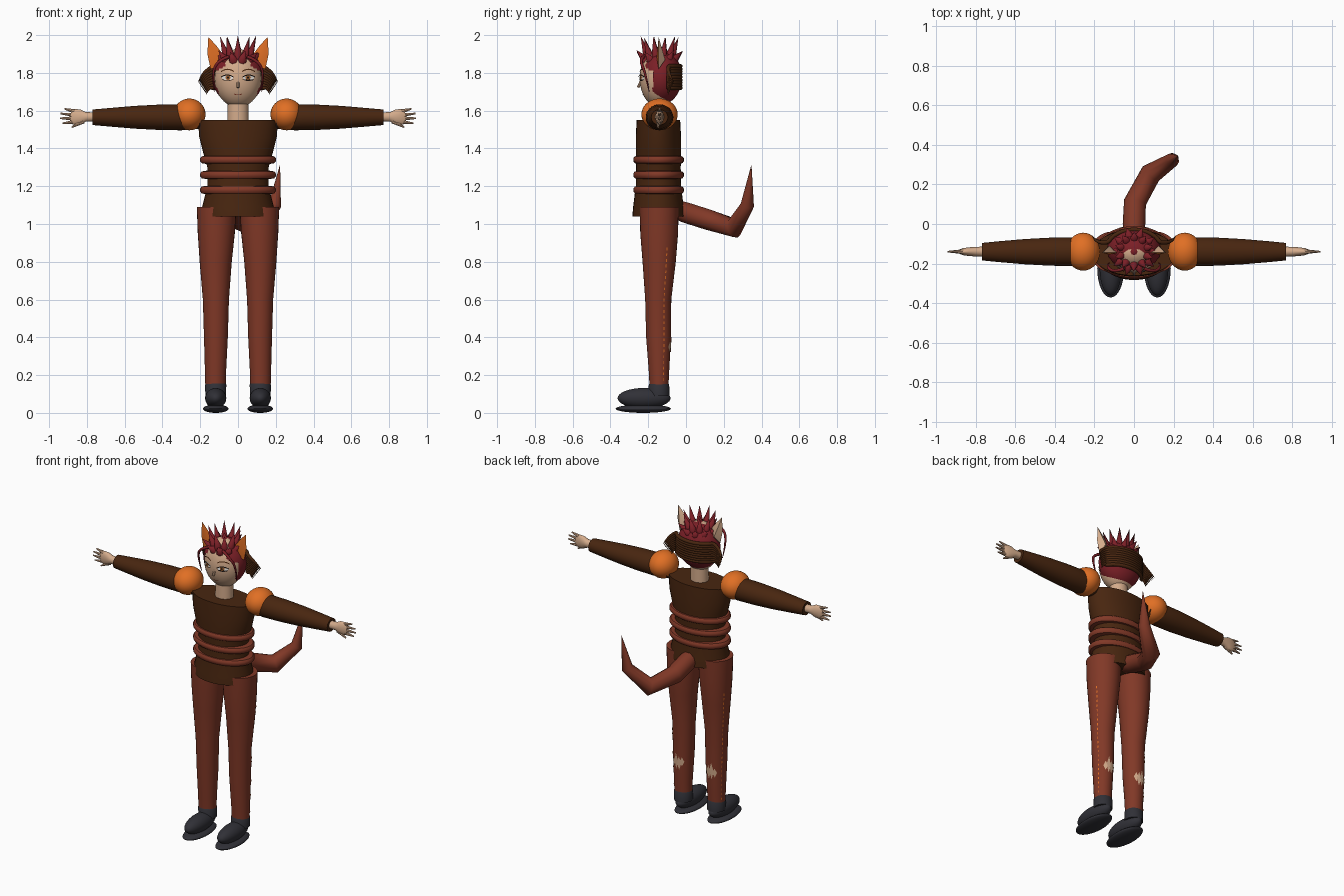
import bpy, bmesh, math
from mathutils import Vector, Matrix

cube = bpy.data.objects.get("Cube")
if cube:
    bpy.data.objects.remove(cube, do_unlink=True)

MID = -0.14  # depth of the body's centre line


def material(name, *rgb):
    m = bpy.data.materials.new(name)
    m.use_nodes = True
    m.diffuse_color = (*rgb, 1)
    m.node_tree.nodes["Principled BSDF"].inputs["Base Color"].default_value = (*rgb, 1)
    return m


SKIN = material("skin", .66, .41, .26)
RED = material("hair red", .2, .014, .02)
BROWN = material("dark brown", .065, .019, .005)
RUST = material("rust", .22, .04, .02)
ORANGE = material("orange", .75, .16, .018)
SLATE = material("slate", .03, .03, .038)
WHITE = material("eye white", .8, .78, .75)
IRIS = material("amber", .35, .12, .03)
BLACK = material("black", .01, .006, .005)


def finish(name, bm, *mats, angle=40, rule=None):
    bmesh.ops.recalc_face_normals(bm, faces=bm.faces)
    if rule:
        for f in bm.faces:
            f.material_index = rule(f)
    me = bpy.data.meshes.new(name)
    bm.to_mesh(me)
    bm.free()
    ob = bpy.data.objects.new(name, me)
    bpy.context.collection.objects.link(ob)
    for m in mats:
        me.materials.append(m)
    bpy.ops.object.select_all(action='DESELECT')
    ob.select_set(True)
    bpy.context.view_layer.objects.active = ob
    bpy.ops.object.shade_smooth_by_angle(angle=math.radians(angle))
    return ob


def loft(name, rings, mat, axis='z', segs=32):
    """Rings are (position, centre u, centre v, radius u, radius v) along an axis."""
    bm, loops = bmesh.new(), []
    for t, cu, cv, ru, rv in rings:
        loop = []
        for i in range(segs):
            a = math.tau * i / segs
            u, v = cu + ru * math.cos(a), cv + rv * math.sin(a)
            loop.append(bm.verts.new((u, v, t) if axis == 'z' else (t, u, v)))
        loops.append(loop)
    for lo, hi in zip(loops, loops[1:]):
        for i in range(segs):
            j = (i + 1) % segs
            bm.faces.new((lo[i], lo[j], hi[j], hi[i]))
    bm.faces.new(loops[0])
    bm.faces.new(loops[-1])
    return finish(name, bm, mat)


def ball_mesh(c, r, u=32, v=20):
    bm = bmesh.new()
    bmesh.ops.create_uvsphere(bm, u_segments=u, v_segments=v, radius=1,
                              matrix=Matrix.Translation(c) @ Matrix.Diagonal((*r, 1)))
    return bm


def spike(bm, a, b, r, tip=0.0, segs=8):
    a, b = Vector(a), Vector(b)
    turn = (b - a).to_track_quat('Z', 'Y').to_matrix().to_4x4()
    bmesh.ops.create_cone(bm, cap_ends=True, segments=segs, radius1=r, radius2=tip,
                          depth=(b - a).length, matrix=Matrix.Translation((a + b) / 2) @ turn)


def tube(name, paths, mat, kind='POLY'):
    """Each path is a list of (x, y, z, radius)."""
    cu = bpy.data.curves.new(name, 'CURVE')
    cu.dimensions = '3D'
    cu.bevel_depth = 1
    cu.bevel_resolution = 3
    cu.use_fill_caps = True
    cu.materials.append(mat)
    for path in paths:
        sp = cu.splines.new(kind)
        sp.points.add(len(path) - 1)
        for p, (x, y, z, r) in zip(sp.points, path):
            p.co, p.radius = (x, y, z, 1), r
        if kind == 'NURBS':
            sp.use_endpoint_u, sp.order_u, sp.resolution_u = True, 3, 6
        sp.use_smooth = True
    ob = bpy.data.objects.new(name, cu)
    bpy.context.collection.objects.link(ob)


# Torso, belt rings and neck
loft("tunic", [(z, 0, MID - .006, rx, ry) for z, rx, ry in (
    (1.04, .188, .138), (1.09, .19, .134), (1.2, .162, .12), (1.3, .162, .118),
    (1.38, .185, .12), (1.46, .205, .12), (1.55, .212, .115))], BROWN)
for n, z in enumerate((1.18, 1.26, 1.34)):
    loft(f"belt_ring_{n}", [(z + dz, 0, MID - .005, .2 - k, .134 - k) for dz, k in (
        (-.022, .03), (-.018, .008), (-.008, 0), (.008, 0), (.018, .008), (.022, .03))], RUST)
loft("neck", [(1.54, 0, MID, .056, .05), (1.66, 0, MID, .054, .05)], SKIN)

# Legs: (height, centre x, centre y, radius x, radius y)
LEG = [(.14, .119, -.143, .054, .05), (.22, .119, -.143, .056, .054),
       (.4, .117, -.145, .063, .066), (.6, .117, -.147, .069, .069),
       (.8, .118, -.142, .085, .088), (.95, .115, -.142, .098, .1),
       (1.09, .113, -.142, .105, .103)]


def on_leg(s, z, deg):
    for lo, hi in zip(LEG, LEG[1:]):
        if lo[0] <= z <= hi[0]:
            k = (z - lo[0]) / (hi[0] - lo[0])
            _, cx, cy, rx, ry = (p + (q - p) * k for p, q in zip(lo, hi))
    a = math.radians(deg)
    return (s * (cx + (rx + .003) * math.cos(a)), cy + (ry + .003) * math.sin(a), z)


for s, side in ((1, "left"), (-1, "right")):
    loft(f"{side}_leg", [(z, s * x, y, rx, ry) for z, x, y, rx, ry in LEG], RUST)
    # Torn knee-back patch and the outer seam stitches
    bm = bmesh.new()
    for deg, z, h in ((64, .35, .03), (82, .36, .055), (100, .35, .045), (116, .36, .03)):
        pts = ((deg - 13, z), (deg, z - h), (deg + 13, z), (deg, z + h))
        bm.faces.new([bm.verts.new(on_leg(s, q, d)) for d, q in pts])
    finish(f"{side}_torn_patch", bm, SKIN)
    bm = bmesh.new()
    for i in range(24):
        z = .17 + i * .03
        pts = ((23, z), (27, z), (27, z + .015), (23, z + .015))
        bm.faces.new([bm.verts.new(on_leg(s, q, d)) for d, q in pts])
    finish(f"{side}_seam_stitches", bm, ORANGE)

    # Shoes
    x = s * .118
    loft(f"{side}_ankle_cuff", [(.09, x, -.143, .055, .056), (.15, x, -.143, .056, .054),
                                (.16, x, -.143, .05, .048)], SLATE)
    finish(f"{side}_shoe", ball_mesh((x, -.222, .078), (.056, .14, .054)), SLATE)
    finish(f"{side}_sole", ball_mesh((x, -.226, .022), (.068, .146, .022)), SLATE)

    # Arms
    finish(f"{side}_shoulder_puff", ball_mesh((s * .257, MID, 1.58), (.085, .096, .084)), ORANGE)
    loft(f"{side}_sleeve", [(s * t, MID, 1.565, ry, rz) for t, ry, rz in (
        (.2, .06, .06), (.3, .073, .069), (.42, .071, .067), (.55, .064, .06),
        (.68, .053, .049), (.77, .044, .041))], BROWN, 'x')
    loft(f"{side}_palm", [(s * t, MID, z, ry, rz) for t, z, ry, rz in (
        (.75, 1.567, .026, .024), (.805, 1.567, .024, .025), (.835, 1.566, .022, .041),
        (.865, 1.566, .018, .042), (.885, 1.566, .01, .034))], SKIN, 'x')
    bm = bmesh.new()
    for z0, x1, z1 in ((1.596, .918, 1.61), (1.577, .94, 1.585),
                       (1.558, .943, 1.56), (1.54, .93, 1.533)):
        spike(bm, (s * .865, MID, z0), (s * x1, MID, z1), .012, .004)
    spike(bm, (s * .82, MID - .005, 1.545), (s * .88, MID - .008, 1.512), .014, .004)
    finish(f"{side}_fingers", bm, SKIN)

# Tail
tube("tail", [[(0, -.09, 1.09, .05), (0, 0, 1.06, .057), (.005, .11, 1.025, .057),
               (.085, .255, .98, .055), (.195, .325, 1.1, .036), (.222, .346, 1.31, .001)]], RUST)

# Head and hair cap with an open face
HEAD, HR = Vector((0, -.142, 1.772)), Vector((.124, .103, .154))
finish("head", ball_mesh(HEAD, HR, 40, 24), SKIN)
bm = ball_mesh((0, -.132, 1.778), (.136, .11, .146), 64, 40)
opening = []
for f in bm.faces:
    c = f.calc_center_median()
    brow = 1.845 - 2.5 * c.x ** 2
    if c.y < -.175 and c.z < brow or c.z < 1.66 and c.y < -.13:
        opening.append(f)
bmesh.ops.delete(bm, geom=opening, context='FACES')
finish("hair_cap", bm, RED)

# Crown of spikes, tall ring and low ring
bm = bmesh.new()
for i in range(10):
    for turn, r0, z0, r1, z1, w in ((0, .06, 1.875, .1, 1.99, .025), (.5, .075, 1.865, .128, 1.915, .026)):
        a = math.tau * (i + turn) / 10 + .3
        c, d = math.cos(a), math.sin(a)
        spike(bm, (r0 * c, MID + r0 * d, z0), (r1 * c, MID + r1 * d, z1 + .006 * math.sin(3 * i)), w)
spike(bm, (0, MID, 1.9), (0, MID, 1.96), .03)
finish("hair_spikes", bm, RED, angle=50)

# Fine locks framing the face
tube("face_locks", [[(s * .05, -.225, 1.885, .009), (s * .1, -.245, 1.87, .008),
                     (s * .14, -.215, 1.8, .007), (s * .125, -.195, 1.7, .002)]
                    for s in (-1, 1)], RED, 'NURBS')

# Dark strands wrapped round the back of the head, drooping at the sides
strands = []
for i in range(9):
    z = 1.72 + i * .0145
    reach, drop = .165 + .005 * i, 1.685 + .008 * i
    arc = [(.142 * math.cos(a), -.128 + .1 * math.sin(a), z, .011)
           for a in (math.pi * k / 10 for k in range(1, 10))]
    strands.append([(reach + .005, -.095 + .004 * i, drop, .001), (reach - .012, -.09, drop + .04, .009)]
                   + arc + [(-reach + .012, -.09, drop + .04, .009),
                            (-reach - .005, -.095 + .004 * i, drop, .001)])
tube("back_strands", strands, BROWN, 'NURBS')

# Pointed ears: orange in front, skin behind
for s, side in ((1, "left"), (-1, "right")):
    bm = bmesh.new()
    rim = [bm.verts.new((s * x, -.145, z)) for x, z in (
        (.157, 1.99), (.162, 1.9), (.145, 1.82), (.09, 1.84), (.085, 1.905), (.115, 1.945))]
    front, back = bm.verts.new((s * .125, -.155, 1.88)), bm.verts.new((s * .125, -.11, 1.87))
    for p, q in zip(rim, rim[1:] + rim[:1]):
        bm.faces.new((p, q, front))
        bm.faces.new((p, q, back))
    finish(f"{side}_ear", bm, SKIN, ORANGE, rule=lambda f: int(f.calc_center_median().y < -.145))


# Face details as thin plates that follow the head
def face_plate(name, outline, mat, lift):
    bm, verts = bmesh.new(), []
    for x, z in outline:
        k = 1 - (x / HR.x) ** 2 - ((z - HEAD.z) / HR.z) ** 2
        verts.append(bm.verts.new((x, HEAD.y - HR.y * math.sqrt(k) - lift, z)))
    bm.faces.new(verts)
    bmesh.ops.triangulate(bm, faces=bm.faces)
    finish(name, bm, mat)


def oval(x, z, rx, rz, n=16):
    return [(x + rx * math.cos(math.tau * i / n), z + rz * math.sin(math.tau * i / n)) for i in range(n)]


def arch(x, z, w, rise, thick, n=8):
    top = [(x + w * t, z + rise * (1 - t * t)) for t in (2 * i / n - 1 for i in range(n + 1))]
    return top + [(p, q - thick) for p, q in reversed(top)]


for s, side in ((1, "left"), (-1, "right")):
    face_plate(f"{side}_eye", oval(s * .055, 1.775, .03, .014), WHITE, .003)
    face_plate(f"{side}_iris", oval(s * .053, 1.775, .013, .013), IRIS, .005)
    face_plate(f"{side}_pupil", oval(s * .053, 1.775, .005, .006, 10), BLACK, .007)
    face_plate(f"{side}_lash", arch(s * .057, 1.78, .034, .012, .006), BLACK, .008)
    face_plate(f"{side}_lower_lash", arch(s * .055, 1.768, .03, -.008, .003), BLACK, .006)
    face_plate(f"{side}_brow", arch(s * .055, 1.81, .034, .012, .006), BROWN, .004)
face_plate("mouth", arch(0, 1.69, .02, -.004, .004), RUST, .003)
bm = bmesh.new()
spike(bm, (0, -.238, 1.755), (0, -.254, 1.722), .008, .007)
finish("nose", bm, SKIN)
